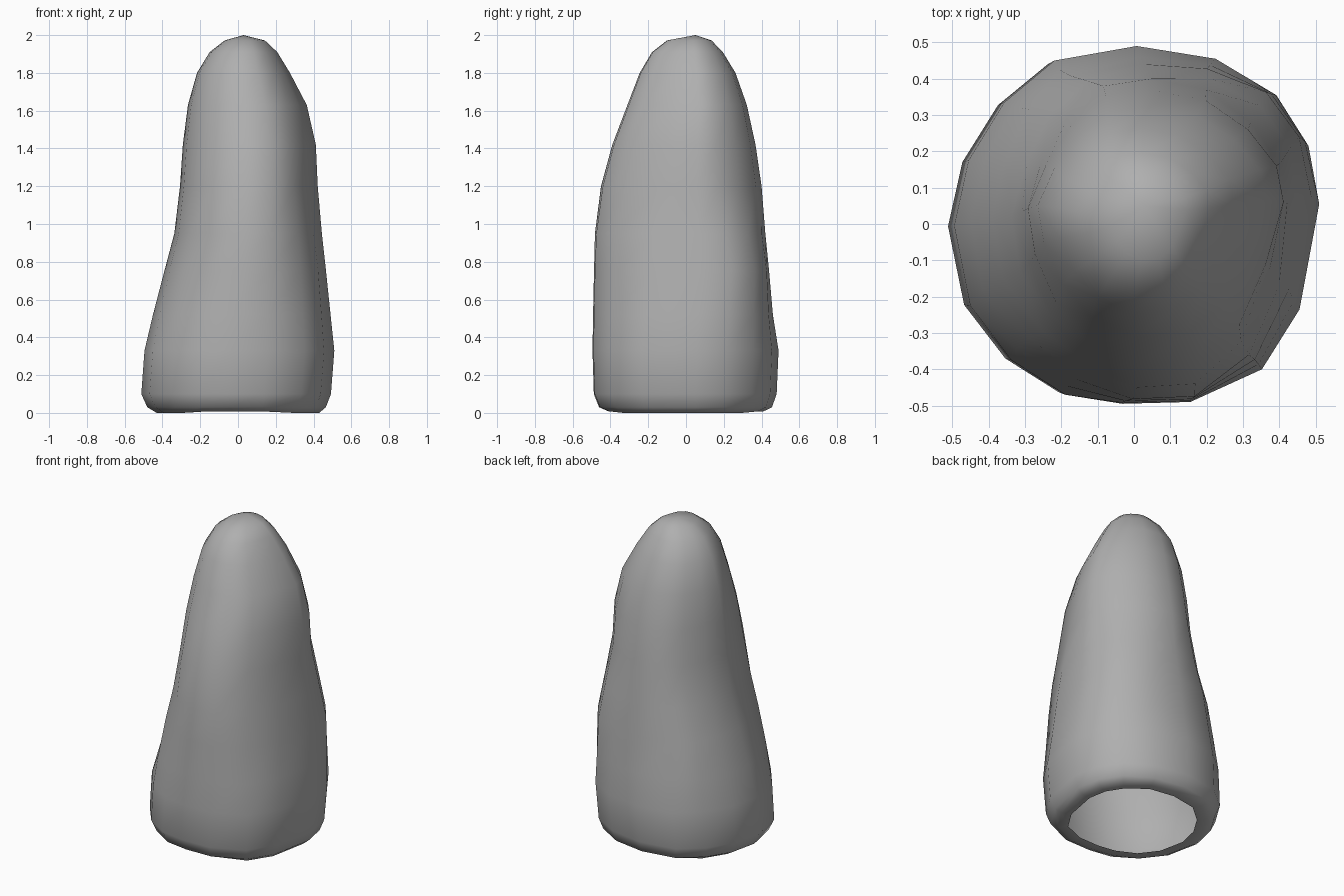
import bpy, bmesh

if "Cube" in bpy.data.objects:
    bpy.data.objects.remove(bpy.data.objects["Cube"])

# cross-sections with the same point order: round foot, middle, and blunt-cornered shaft
FOOT = [(.51, .06), (.48, .22), (.39, .36), (.22, .46), (0, .495), (-.23, .455), (-.37, .34), (-.47, .18),
        (-.51, 0), (-.465, -.22), (-.35, -.37), (-.2, -.465), (-.04, -.49), (.15, -.485), (.35, -.395), (.455, -.23)]
MIDDLE = [(.46, .08), (.45, .24), (.36, .36), (.2, .42), (.03, .43), (-.17, .4), (-.28, .31), (-.34, .17),
          (-.375, .02), (-.35, -.14), (-.28, -.31), (-.16, -.42), (-.02, -.485), (.16, -.48), (.33, -.37), (.42, -.18)]
SHAFT = [(.42, .06), (.4, .17), (.32, .28), (.2, .37), (.05, .4), (-.08, .38), (-.18, .29), (-.25, .17),
         (-.3, .04), (-.28, -.1), (-.22, -.25), (-.13, -.37), (.01, -.44), (.17, -.43), (.295, -.315), (.37, -.13)]

# z, x min, x max, y min, y max, section (0 foot, 1 middle, 2 shaft)
LEVELS = [(.006, -.37, .37, -.36, .36, 0),
          (.004, -.43, .43, -.41, .41, 0),
          (.03, -.48, .465, -.46, .455, 0),
          (.1, -.512, .492, -.488, .48, 0),
          (.33, -.495, .51, -.495, .49, 0),
          (.52, -.45, .49, -.492, .46, .5),
          (.75, -.39, .466, -.487, .44, .9),
          (.95, -.337, .444, -.482, .42, 1.4),
          (1.2, -.307, .422, -.45, .4, 2),
          (1.42, -.292, .412, -.39, .368, 2),
          (1.63, -.265, .364, -.31, .322, 2),
          (1.8, -.217, .275, -.245, .262, 2),
          (1.91, -.15, .208, -.18, .195, 2),
          (1.972, -.07, .142, -.1, .135, 2)]


def unit(points):
    """Scale a section into the 0..1 square."""
    axes = []
    for axis in zip(*points):
        lo, hi = min(axis), max(axis)
        axes.append([(v - lo) / (hi - lo) for v in axis])
    return list(zip(*axes))


sections = [unit(s) for s in (FOOT, MIDDLE, SHAFT)]
bm = bmesh.new()
rings = []
for i, (z, x0, x1, y0, y1, s) in enumerate(LEVELS):
    j = min(int(s), 1)
    t = s - j
    outline = unit([(a[0] + (b[0] - a[0]) * t, a[1] + (b[1] - a[1]) * t)
                    for a, b in zip(sections[j], sections[j + 1])])
    ring = []
    for k, (u, v) in enumerate(outline):
        # slightly uneven underside
        dz = (.004 if k % 8 in (3, 4, 5) else -.004) if i < 2 else 0
        ring.append(bm.verts.new((x0 + u * (x1 - x0), y0 + v * (y1 - y0), z + dz)))
    rings.append(ring)

# side walls, open at the bottom
n = len(FOOT)
for low, high in zip(rings, rings[1:]):
    for k in range(n):
        bm.faces.new((low[k], low[(k + 1) % n], high[(k + 1) % n], high[k]))

# rounded tip
tip = bm.verts.new((.03, .05, 2))
for k in range(n):
    bm.faces.new((rings[-1][k], rings[-1][(k + 1) % n], tip))

for f in bm.faces:
    f.smooth = True
mesh = bpy.data.meshes.new("standing_stone")
bm.to_mesh(mesh)
bm.free()
stone = bpy.data.objects.new("standing_stone", mesh)
bpy.context.collection.objects.link(stone)

# darker grey stone
grey = bpy.data.materials.new("stone_grey")
grey.diffuse_color = (.43, .43, .43, 1)
grey.use_nodes = True
grey.node_tree.nodes["Principled BSDF"].inputs["Base Color"].default_value = grey.diffuse_color
mesh.materials.append(grey)
